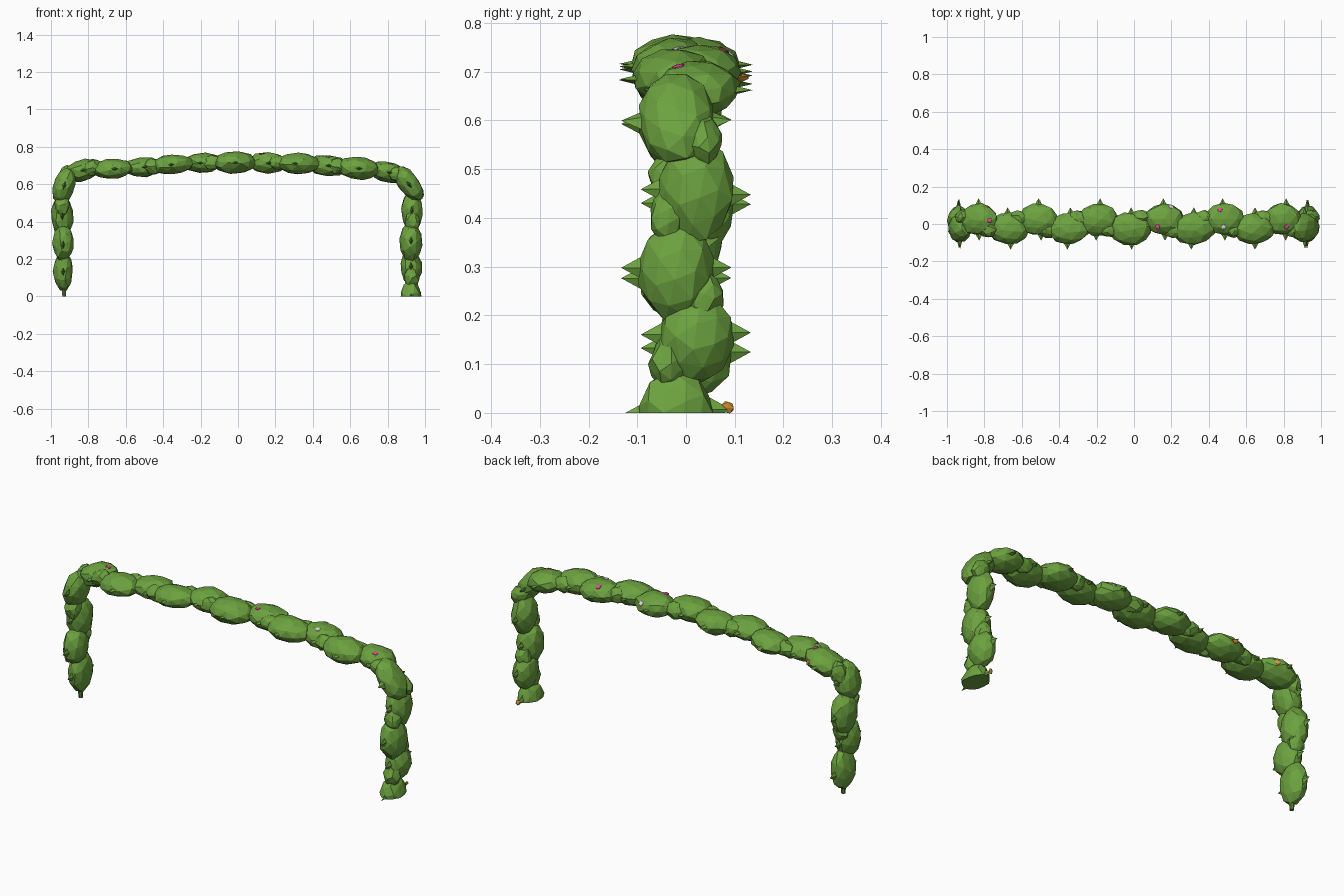
import bpy, bmesh, math, random
from mathutils import Matrix, Vector
from mathutils.bvhtree import BVHTree

random.seed(4)
cube = bpy.data.objects.get("Cube")
if cube:
    bpy.data.objects.remove(cube, do_unlink=True)


def material(name, rgb):
    m = bpy.data.materials.new(name)
    m.use_nodes = True
    m.diffuse_color = (*rgb, 1)
    m.node_tree.nodes["Principled BSDF"].inputs["Base Color"].default_value = (*rgb, 1)
    return m


green = material("leaf green", (0.15, 0.36, 0.05))
brown = material("stem olive", (0.11, 0.22, 0.04))
pink = material("pink", (0.75, 0.07, 0.30))
white = material("white", (0.75, 0.72, 0.75))
orange = material("orange", (0.80, 0.33, 0.04))


def finish(bm, name, mat):
    me = bpy.data.meshes.new(name)
    bm.to_mesh(me)
    me.materials.append(mat)
    ob = bpy.data.objects.new(name, me)
    bpy.context.collection.objects.link(ob)
    return ob


def lump(bm, frame, offset, half, jitter=0.06):
    """Faceted, slightly irregular ellipsoid in the local frame of the vine."""
    m = frame @ Matrix.Translation(offset) @ Matrix.Diagonal((*half, 1))
    m = m @ Matrix.Rotation(random.uniform(0, 6), 4, "X")
    verts = bmesh.ops.create_icosphere(bm, subdivisions=2, radius=1.03)["verts"]
    for v in verts:
        v.co = m @ (v.co * random.uniform(1 - jitter, 1 + jitter))


def leaf(bm, frame, side, shift):
    """Flat four-sided leaf tip pointing out to the front or the back."""
    m = (frame @ Matrix.Translation((shift, side * 0.08, 0))
         @ Matrix.Diagonal((1, 1, 0.45, 1)) @ Matrix.Rotation(-side * math.pi / 2, 4, "X"))
    bmesh.ops.create_cone(bm, cap_ends=True, segments=4, radius1=0.036,
                          radius2=0, depth=0.066, matrix=m)


# Clumps along the vine: x, z, tilt in degrees, half length, half thickness
clumps = [
    (-0.935, 0.135, -90, 0.105, 0.052), (-0.935, 0.285, -88, 0.095, 0.056),
    (-0.94, 0.43, -90, 0.105, 0.058), (-0.93, 0.59, -75, 0.10, 0.056),
    (-0.83, 0.675, -15, 0.10, 0.056), (-0.67, 0.682, -3, 0.105, 0.052),
    (-0.51, 0.692, -3, 0.105, 0.052), (-0.35, 0.705, -4, 0.11, 0.052),
    (-0.19, 0.714, -2, 0.105, 0.054), (-0.02, 0.716, 0, 0.12, 0.058),
    (0.16, 0.714, 1, 0.11, 0.056), (0.32, 0.71, 2, 0.115, 0.057),
    (0.48, 0.70, 4, 0.11, 0.055), (0.64, 0.685, 6, 0.11, 0.060),
    (0.80, 0.665, 12, 0.10, 0.054), (0.91, 0.605, 52, 0.11, 0.055),
    (0.93, 0.455, 87, 0.105, 0.058), (0.925, 0.29, 90, 0.10, 0.060),
    (0.925, 0.155, 88, 0.09, 0.056), (0.925, 0.0, 90, 0.085, 0.056),
]
trees = []
for i, (x, z, tilt, length, thick) in enumerate(clumps):
    s = -1 if i % 2 else 1
    column = abs(x) > 0.88
    frame = (Matrix.Translation((x, s * (0.02 if column else 0.024), z))
             @ Matrix.Rotation(math.radians(tilt), 4, "Y"))
    bm = bmesh.new()
    lump(bm, frame, (0, 0, 0), (length, 0.076 if column else 0.084, thick))
    # Smaller tuft filling the inner side next to the clump
    if 0 < i < len(clumps) - 1:
        lump(bm, frame, (0.055, -s * 0.055, 0), (0.055, 0.04, 0.04), 0.12)
    for side in (-1, 1):
        leaf(bm, frame, side, random.uniform(-0.015, 0.015))
    # Flat cut where the vine meets the ground
    if min(v.co.z for v in bm.verts) < 0:
        geom = bm.verts[:] + bm.edges[:] + bm.faces[:]
        cut = bmesh.ops.bisect_plane(bm, geom=geom, plane_co=(0, 0, 0),
                                     plane_no=(0, 0, -1), clear_outer=True)
        edges = [e for e in cut["geom_cut"] if isinstance(e, bmesh.types.BMEdge)]
        bmesh.ops.holes_fill(bm, edges=edges)
    trees.append(BVHTree.FromBMesh(bm))
    finish(bm, "foliage_clump", green)
    bm.free()

# Short stem at the free end
bm = bmesh.new()
bmesh.ops.create_cone(bm, cap_ends=True, segments=6, radius1=0.011, radius2=0.013,
                      depth=0.06, matrix=Matrix.Translation((-0.93, 0.012, 0.03)))
finish(bm, "stem", brown)
bm.free()

# Tiny blossoms pressed onto the foliage
blossoms = [
    (pink, (-0.77, 0.02, 0.74)), (pink, (0.12, -0.02, 0.78)),
    (pink, (0.46, 0.08, 0.75)), (pink, (0.82, -0.02, 0.73)),
    (white, (0.48, -0.02, 0.77)), (white, (0.20, 0.10, 0.74)),
    (orange, (-0.77, 0.11, 0.69)), (orange, (-0.50, 0.12, 0.67)),
    (orange, (0.93, 0.09, 0.02)),
]
for mat, spot in blossoms:
    hits = [t.find_nearest(Vector(spot)) for t in trees]
    point, normal, _, _ = min(hits, key=lambda h: h[3])
    m = (Matrix.Translation(point) @ normal.to_track_quat("Z", "Y").to_matrix().to_4x4()
         @ Matrix.Diagonal((1, 1, 0.3, 1)))
    bm = bmesh.new()
    bmesh.ops.create_icosphere(bm, subdivisions=1, radius=0.015, matrix=m)
    finish(bm, "blossom", mat)
    bm.free()
